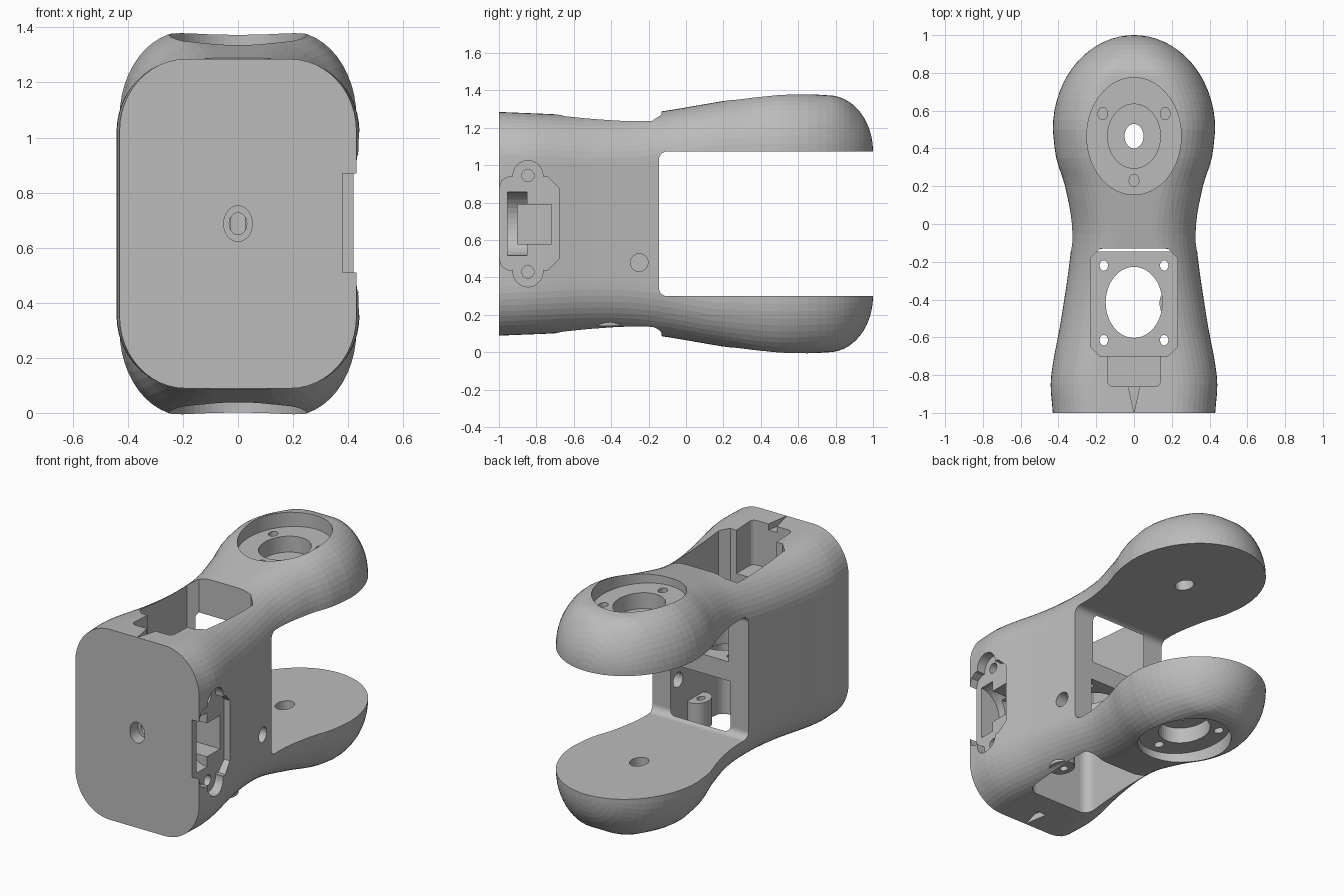
import bpy, bmesh, math

old = bpy.data.objects.get("Cube")
if old:
    bpy.data.objects.remove(old, do_unlink=True)

MID = 0.687      # height of the horizontal symmetry plane
GAP = 0.387      # half height of the slot between the arms

grey = bpy.data.materials.new("plain grey")
grey.use_nodes = True
grey.diffuse_color = (0.5, 0.5, 0.5, 1)
grey.node_tree.nodes["Principled BSDF"].inputs["Base Color"].default_value = (0.5, 0.5, 0.5, 1)


def make_object(name, bm):
    bmesh.ops.recalc_face_normals(bm, faces=bm.faces)
    mesh = bpy.data.meshes.new(name)
    bm.to_mesh(mesh)
    bm.free()
    mesh.materials.append(grey)
    obj = bpy.data.objects.new(name, mesh)
    bpy.context.collection.objects.link(obj)
    return obj


def curve(knots, t):
    """Smooth interpolation through (position, value) knots."""
    n = len(knots)
    slope = lambda i: ((knots[min(i + 1, n - 1)][1] - knots[max(i - 1, 0)][1])
                       / (knots[min(i + 1, n - 1)][0] - knots[max(i - 1, 0)][0]))
    i = max(k for k in range(n - 1) if knots[k][0] <= t or k == 0)
    (a, va), (b, vb) = knots[i], knots[i + 1]
    d = b - a
    s = min(1, (t - a) / d)
    return ((2*s**3 - 3*s*s + 1) * va + (s**3 - 2*s*s + s) * d * slope(i)
            + (3*s*s - 2*s**3) * vb + (s**3 - s*s) * d * slope(i + 1))


# Shell: rounded rectangle lofted along y
WIDTH = [(-1, .43), (-.82, .44), (-.5, .385), (-.15, .335), (0, .33), (.2, .365), (.35, .412), (.5, .43)]
HEIGHT = [(-1, .598), (-.8, .59), (-.5, .578), (-.3, .582), (-.13, .601), (.15, .648), (.4, .69), (.55, .699), (.76, .687)]


def section(y):
    w = curve(WIDTH, y) if y < .5 else .43 * math.sqrt(max(0, 1 - ((y - .5) / .5) ** 2))
    if y < .76:
        h = curve(HEIGHT, y)
        rz = max(.26, h - GAP)
    else:
        rz = .3 * math.sqrt(max(0, 1 - ((y - .76) / .24) ** 2))
        h = GAP + rz
    w, rz = max(w, .004), max(rz, .004)
    rx = min(.24, w * .98)
    pts = []
    for q, (sx, sz) in enumerate([(1, 1), (-1, 1), (-1, -1), (1, -1)]):
        for k in range(13):
            a = math.pi / 2 * (q + k / 12)
            pts.append((sx * (w - rx) + rx * math.cos(a), y, MID + sz * (h - rz) + rz * math.sin(a)))
    return pts


stations = [-1 + 1.75 * i / 35 for i in range(36)]
stations += [.75 + .25 * math.sin(math.pi / 2 * i / 12) for i in range(1, 13)]
bm = bmesh.new()
rings = [[bm.verts.new(p) for p in section(y)] for y in stations]
for r, s in zip(rings, rings[1:]):
    for i in range(len(r)):
        j = (i + 1) % len(r)
        bm.faces.new((r[i], r[j], s[j], s[i]))
bm.faces.new(rings[0])
bm.faces.new(rings[-1])
body = make_object("fork_bracket", bm)


# Cutting helpers
def prism(name, pts, lo, hi, axis):
    place = {"X": lambda a, b, c: (c, a, b), "Y": lambda a, b, c: (a, c, b), "Z": lambda a, b, c: (a, b, c)}[axis]
    bm = bmesh.new()
    low, top = ([bm.verts.new(place(a, b, c)) for a, b in pts] for c in (lo, hi))
    bm.faces.new(low)
    bm.faces.new(top)
    for i in range(len(pts)):
        j = (i + 1) % len(pts)
        bm.faces.new((low[i], low[j], top[j], top[i]))
    return make_object(name, bm)


def combine(tool, operation="DIFFERENCE"):
    tool.hide_render = True
    mod = body.modifiers.new(tool.name, "BOOLEAN")
    mod.object, mod.operation, mod.solver = tool, operation, "EXACT"
    bpy.context.view_layer.objects.active = body
    bpy.ops.object.modifier_apply(modifier=mod.name)
    bpy.data.objects.remove(tool, do_unlink=True)


def cut(pts, lo, hi, axis):
    combine(prism("cutter", pts, lo, hi, axis))


def oval(cx, cy, rx, ry, n=40):
    return [(cx + rx * math.cos(2 * math.pi * i / n), cy + ry * math.sin(2 * math.pi * i / n)) for i in range(n)]


def rounded(x0, x1, y0, y1, r, steps):
    pts = []
    for q, (x, y) in enumerate([(x1 - r, y1 - r), (x0 + r, y1 - r), (x0 + r, y0 + r), (x1 - r, y0 + r)]):
        for k in range(steps + 1):
            a = math.pi / 2 * (q + k / steps)
            pts.append((x + r * math.cos(a), y + r * math.sin(a)))
    return pts


def cut_both(pts, lo, hi):
    """Vertical cut from above and its mirror from below; heights from the middle."""
    cut(pts, MID + lo, MID + hi, "Z")
    cut(pts, MID - hi, MID - lo, "Z")


# Slot between the arms
cut(rounded(-.145, 1.5, MID - GAP, MID + GAP, .045, 6), -1, 1, "X")

# Motor pockets above and below the middle plate
cut(rounded(-.23, .23, -.70, -.13, .05, 1), MID + .06, 2, "Z")
cut(rounded(-.23, .23, -.70, -.131, .06, 6), -1, MID - .06, "Z")

# Middle plate openings
cut(oval(0, -.415, .15, .188), MID - .1, MID + .1, "Z")
for x in (-.16, .16):
    for y in (-.22, -.615):
        cut(oval(x, y, .022, .028, 20), MID - .1, MID + .1, "Z")

# Screw boss in the lower pocket
combine(prism("screw_boss", oval(.205, -.42, .07, .085, 28), .14, .31, "Z"), "UNION")
cut(oval(.19, -.42, .022, .028, 20), .1, .4, "Z")

# Cable channel and index grooves
cut(rounded(-.14, .14, -.86, -.68, .03, 4), 1.0, 2, "Z")
cut_both([(-.032, -.85), (0, -.998), (.032, -.85)], .555, .8)

# Bearing seats on both arms
cut_both(oval(0, .465, .25, .31, 64), .60, 1)
cut_both(oval(0, .465, .14, .17, 48), .50, 1)
cut_both(oval(0, .465, .05, .065, 32), .3, 1)
for x, y in ((-.165, .585), (.165, .585), (0, .23)):
    cut_both(oval(x, y, .026, .033, 20), .52, 1)

# Front screw hole, stepped
cut(oval(0, MID, .052, .065, 32), -1.1, -.92, "Y")
cut(oval(0, MID, .032, .04, 24), -1.1, -.6, "Y")

# Connector recess on the left side
outline = [(-1.1, .51), (-1, .51), (-.985, .46), (-.95, .44), (-.74, .44), (-.68, .50)]
outline += [(y, 2 * MID + .005 - z) for y, z in reversed(outline)]
cut(outline, .38, .7, "X")
for z in (.43, .945):
    cut(oval(-.845, z, .08, .08, 32), .38, .7, "X")
    cut(oval(-.845, z, .033, .033, 24), .2, .7, "X")
cut([(-.90, .58), (-.72, .58), (-.72, .79), (-.90, .79)], .16, .7, "X")
cut(oval(.38, MID, .14, .17, 36), -.955, -.85, "Y")

# Cable hole through the left wall
cut(oval(-.25, .48, .047, .047, 32), .15, .7, "X")
